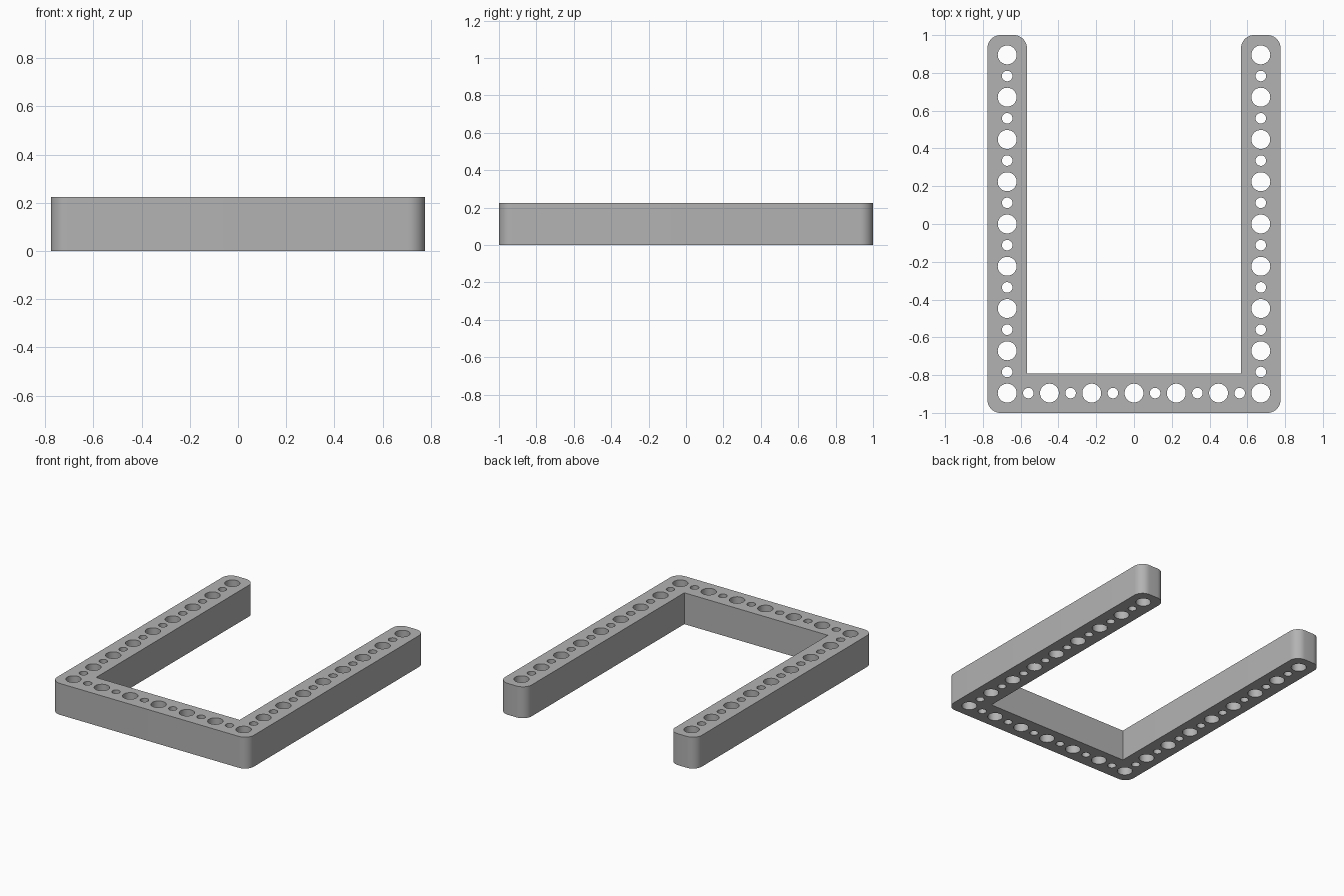
import bpy, bmesh
from math import sin, cos, pi
from mathutils import Vector

cube = bpy.data.objects.get("Cube")
if cube:
    bpy.data.objects.remove(cube, do_unlink=True)

PITCH = 0.2238          # spacing of the large holes
HALF = 0.1049           # half width of the beam
HEIGHT = 0.2238
CORNER = 0.07
BIG, SMALL = 0.05, 0.028
X, Y = 3 * PITCH, 4 * PITCH

grey = bpy.data.materials.new("grey plastic")
grey.use_nodes = True
colour = (0.45, 0.45, 0.45, 1)
grey.diffuse_color = colour
grey.node_tree.nodes["Principled BSDF"].inputs["Base Color"].default_value = colour


def circle(cx, cy, r, n):
    return [(cx + r * cos(2 * pi * i / n), cy + r * sin(2 * pi * i / n)) for i in range(n)]


def rounded(points, steps=10):
    """Outline with a tangent arc at each corner that has a radius."""
    out = []
    for i, (x, y, r) in enumerate(points):
        p = Vector((x, y))
        if not r:
            out.append((x, y))
            continue
        a = (Vector(points[i - 1][:2]) - p).normalized()
        b = (Vector(points[(i + 1) % len(points)][:2]) - p).normalized()
        centre = p + (a + b) * r
        for k in range(steps + 1):
            t = k / steps * pi / 2
            out.append(tuple(centre - b * r * cos(t) - a * r * sin(t)))
    return out


# U-shaped outline: outer and end corners rounded, inner corners sharp
xo, xi, yo, yi = X + HALF, X - HALF, Y + HALF, -Y + HALF
loops = [rounded([(-xo, -yo, CORNER), (xo, -yo, CORNER), (xo, yo, CORNER), (xi, yo, CORNER),
                  (xi, yi, 0), (-xi, yi, 0), (-xi, yo, CORNER), (-xo, yo, CORNER)])]

# Alternating large and small holes along both arms and the front bar
spots = [(s * X, (k / 2 - 4) * PITCH, k) for s in (-1, 1) for k in range(17)]
spots += [((k / 2 - 3) * PITCH, -Y, k) for k in range(1, 12)]
for x, y, k in spots:
    loops.append(circle(x, y, SMALL if k % 2 else BIG, 24 if k % 2 else 36))

# Filled, extruded profile
curve = bpy.data.curves.new("frame_profile", "CURVE")
curve.dimensions = "2D"
curve.fill_mode = "BOTH"
curve.extrude = HEIGHT / 2
for loop in loops:
    spline = curve.splines.new("POLY")
    spline.points.add(len(loop) - 1)
    for point, (x, y) in zip(spline.points, loop):
        point.co = (x, y, 0, 1)
    spline.use_cyclic_u = True
helper = bpy.data.objects.new("profile_helper", curve)
bpy.context.collection.objects.link(helper)
bpy.context.view_layer.update()
mesh = bpy.data.meshes.new_from_object(helper.evaluated_get(bpy.context.evaluated_depsgraph_get()))
bpy.data.objects.remove(helper, do_unlink=True)

# Weld the caps to the walls and stand the frame on the ground
bm = bmesh.new()
bm.from_mesh(mesh)
bmesh.ops.remove_doubles(bm, verts=bm.verts, dist=0.0002)
bmesh.ops.translate(bm, verts=bm.verts, vec=(0, 0, HEIGHT / 2))
bmesh.ops.recalc_face_normals(bm, faces=bm.faces)
bm.to_mesh(mesh)
bm.free()
mesh.materials.clear()
mesh.materials.append(grey)
frame = bpy.data.objects.new("perforated_u_frame", mesh)
bpy.context.collection.objects.link(frame)
bpy.context.view_layer.objects.active = frame
frame.select_set(True)
bpy.ops.object.shade_smooth_by_angle(angle=pi / 6)
